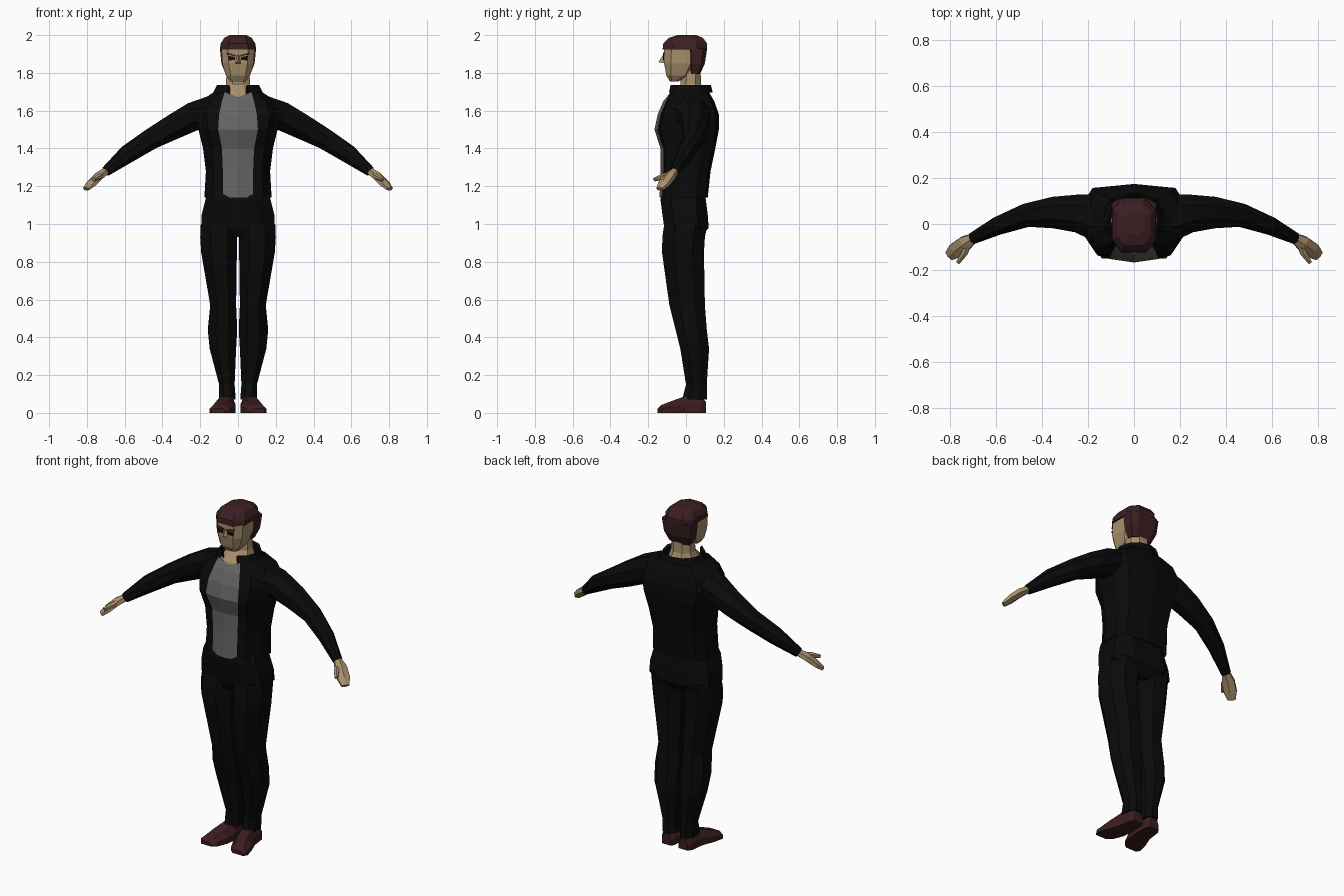
import bpy, bmesh, math
from mathutils import Vector

cube = bpy.data.objects.get("Cube")
if cube:
    bpy.data.objects.remove(cube)


def material(name, r, g, b):
    m = bpy.data.materials.new(name)
    m.use_nodes = True
    m.diffuse_color = (r, g, b, 1)
    bsdf = m.node_tree.nodes["Principled BSDF"]
    bsdf.inputs["Base Color"].default_value = (r, g, b, 1)
    bsdf.inputs["Roughness"].default_value = 0.8
    return m


BLACK = material("black cloth", 0.003, 0.003, 0.003)
GREY = material("grey shirt", 0.13, 0.13, 0.13)
SKIN = material("skin", 0.4, 0.28, 0.15)
HAIR = material("dark brown hair", 0.045, 0.014, 0.016)
LEATHER = material("brown leather", 0.045, 0.012, 0.013)
EYE = material("dark eye", 0.008, 0.004, 0.004)


def loft(name, rings, mat, closed=True, caps=True, mirror=False):
    """Skin a list of equal-length point rings, optionally copied to the other side."""
    bm = bmesh.new()
    rows = [[bm.verts.new(p) for p in ring] for ring in rings]
    n = len(rows[0])
    for a, b in zip(rows, rows[1:]):
        for i in range(n if closed else n - 1):
            j = (i + 1) % n
            bm.faces.new((a[i], a[j], b[j], b[i]))
    if closed and caps:
        bm.faces.new(rows[0][::-1])
        bm.faces.new(rows[-1])
    if mirror:
        copy = bmesh.ops.duplicate(bm, geom=bm.verts[:] + bm.edges[:] + bm.faces[:])
        for v in copy["geom"]:
            if isinstance(v, bmesh.types.BMVert):
                v.co.x = -v.co.x
    bmesh.ops.recalc_face_normals(bm, faces=bm.faces)
    mesh = bpy.data.meshes.new(name)
    bm.to_mesh(mesh)
    bm.free()
    mesh.materials.append(mat)
    ob = bpy.data.objects.new(name, mesh)
    bpy.context.collection.objects.link(ob)
    return ob


def octagon(z, x0, x1, y0, y1, k=0.45):
    """Flat eight-sided ring filling a rectangle; k sets how square it is."""
    cx, cy, hx, hy = (x0 + x1) / 2, (y0 + y1) / 2, (x1 - x0) / 2, (y1 - y0) / 2
    shape = ((k, -1), (1, -k), (1, k), (k, 1), (-k, 1), (-1, k), (-1, -k), (-k, -1))
    return [(cx + hx * u, cy + hy * v, z) for u, v in shape]


def centred(rows, k=0.45):
    return [octagon(z, -w, w, y0, y1, k) for z, w, y0, y1 in rows]


def tube(path, sides=8):
    """Rings across a path of (x, y, z, horizontal radius, vertical radius)."""
    pts = [Vector(p[:3]) for p in path]
    rings = []
    for i, p in enumerate(path):
        t = (pts[min(i + 1, len(pts) - 1)] - pts[max(i - 1, 0)]).normalized()
        a = t.cross(Vector((0, 0, 1))).normalized()
        b = a.cross(t)
        angles = [math.tau * (s + 0.5) / sides for s in range(sides)]
        rings.append([pts[i] + a * p[3] * math.cos(q) + b * p[4] * math.sin(q) for q in angles])
    return rings


# Jacket and shirt share rows of height, opening, front, half width, back
TORSO = [
    (1.14, .08, -.14, .178, .115),
    (1.28, .08, -.135, .17, .13),
    (1.4, .085, -.135, .185, .155),
    (1.5, .105, -.167, .21, .174),
    (1.58, .1, -.15, .225, .174),
    (1.65, .085, -.12, .2, .15),
    (1.7, .07, -.095, .125, .12),
]
jacket, shirt = [], []
for z, gap, front, w, back in TORSO:
    half = [(gap, front + .015), (.75 * w, front * .82), (w, front * .25),
            (w, back * .5), (.8 * w, back * .9), (0, back)]
    full = half + [(-x, y) for x, y in half[-2::-1]]
    jacket.append([(x, y, z) for x, y in full])
    dip = .03 if z == 1.7 else 0
    shirt.append([(-gap, front + .015, z), (0, front, z - dip), (gap, front + .015, z)])
loft("jacket", jacket, BLACK, closed=False)
loft("shirt_front", shirt, GREY, closed=False)
loft("jacket_hem", centred([(1.14, .172, -.125, .11), (1.15, .172, -.125, .11)]), BLACK)

# Turned-down collar, open at the front
collar = []
for rx, ry, z in ((.1, .1, 1.67), (.1, .1, 1.725), (.112, .112, 1.735), (.132, .122, 1.695)):
    arc = [math.radians(25 + 31 * i) for i in range(11)]
    collar.append([(rx * math.sin(a), .02 - ry * math.cos(a), z) for a in arc])
loft("collar", collar, BLACK, closed=False)

# Sleeves
loft("sleeves", tube([
    (.12, .02, 1.59, .12, .1),
    (.235, .045, 1.57, .09, .08),
    (.34, .05, 1.515, .074, .072),
    (.46, .04, 1.45, .055, .058),
    (.585, -.005, 1.37, .043, .05),
    (.7, -.062, 1.278, .027, .027),
]), BLACK, mirror=True)

# Hands with separate thumbs
loft("hands", tube([
    (.69, -.055, 1.286, .02, .02),
    (.735, -.085, 1.255, .038, .024),
    (.775, -.115, 1.215, .04, .02),
    (.803, -.138, 1.185, .025, .012),
], 6), SKIN, mirror=True)
loft("thumbs", tube([
    (.715, -.075, 1.265, .015, .015),
    (.735, -.125, 1.25, .016, .016),
    (.765, -.168, 1.235, .01, .01),
], 6), SKIN, mirror=True)

# Trousers
loft("trouser_hips", centred([
    (.93, .12, -.09, .08),
    (.98, .195, -.115, .12),
    (1.05, .192, -.125, .115),
    (1.13, .172, -.135, .105),
    (1.2, .15, -.11, .09),
], .55), BLACK)
loft("trouser_legs", [octagon(*row) for row in (
    (.07, .012, .1, -.02, .11),
    (.15, .018, .1, 0, .11),
    (.34, .01, .15, -.03, .122),
    (.44, .004, .16, -.055, .11),
    (.57, .01, .147, -.088, .1),
    (.85, .006, .195, -.127, .095),
    (.93, .004, .2, -.125, .1),
    (1, .002, .197, -.115, .115),
)], BLACK, mirror=True)

# Shoes, lofted from heel to toe
shoes = []
for y, x0, x1, h in ((.105, .025, .085, .06), (.08, .015, .1, .085), (.0, .012, .11, .09),
                     (-.07, .02, .138, .065), (-.13, .045, .152, .042), (-.15, .07, .14, .022)):
    inset = (x1 - x0) * .22
    shoes.append([(x0, y, 0), (x1, y, 0), (x1, y, h * .5),
                  (x1 - inset, y, h), (x0 + inset, y, h), (x0, y, h * .5)])
loft("shoes", shoes, LEATHER, mirror=True)

# Neck and head
loft("neck", centred([
    (1.62, .11, -.1, .1),
    (1.685, .085, -.082, .1),
    (1.74, .063, -.03, .08),
    (1.86, .06, -.02, .075),
]), SKIN)
loft("head", centred([
    (1.755, .04, -.085, -.04),
    (1.785, .064, -.104, .02),
    (1.85, .083, -.116, .06),
    (1.94, .088, -.118, .09),
    (1.96, .08, -.1, .08),
], .6), SKIN)
loft("nose", [
    [(-.007, -.115, 1.895), (.007, -.115, 1.895), (0, -.122, 1.895)],
    [(-.017, -.112, 1.85), (.017, -.112, 1.85), (0, -.146, 1.857)],
], SKIN)

# Hair: crown cap plus the mass behind the ears
loft("hair_crown", centred([
    (1.925, .096, -.124, .112),
    (1.955, .092, -.12, .112),
    (1.985, .073, -.092, .09),
    (2, .045, -.045, .055),
], .55), HAIR)
loft("hair_back", centred([
    (1.795, .066, .02, .075),
    (1.85, .088, .008, .1),
    (1.93, .096, .005, .112),
], .6), HAIR)


# Eyes and brows as thin plates on the face
def face_plate(name, outline, mat):
    loft(name, [[(x, y, z) for x, z in outline] for y in (-.114, -.121)], mat, mirror=True)


face_plate("eyes", [(.016, 1.868), (.05, 1.866), (.052, 1.89), (.016, 1.884)], EYE)
face_plate("eyebrows", [(.01, 1.886), (.058, 1.898), (.058, 1.908), (.01, 1.894)], HAIR)
